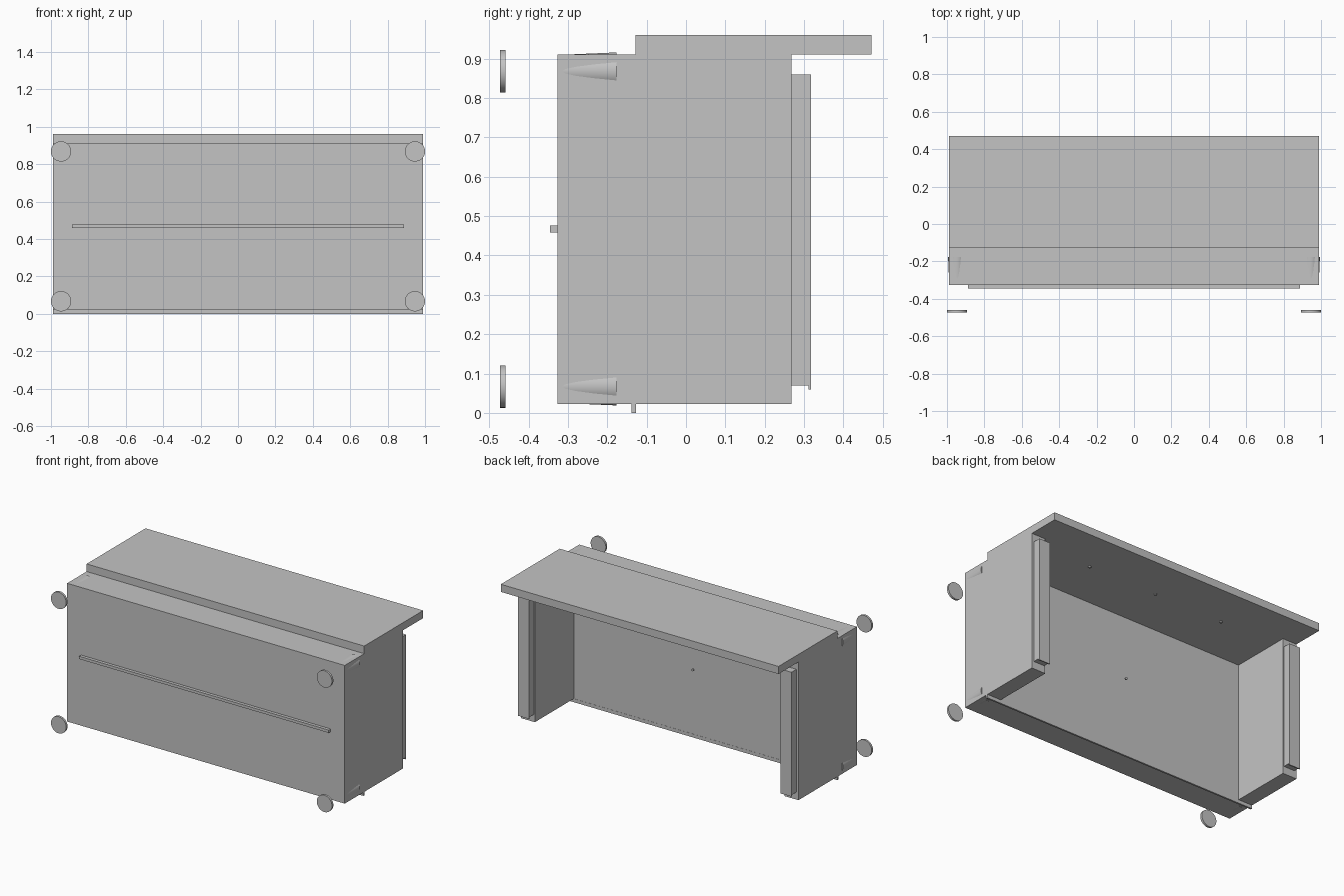
import bpy
import math

cube = bpy.data.objects.get("Cube")
if cube:
    bpy.data.objects.remove(cube, do_unlink=True)

GREY = (0.55, 0.55, 0.55, 1)
mat = bpy.data.materials.new("plain grey")
mat.use_nodes = True
mat.diffuse_color = GREY
bsdf = mat.node_tree.nodes["Principled BSDF"]
bsdf.inputs["Base Color"].default_value = GREY


def box(name, xs, ys, zs):
    """Box spanning the given ranges."""
    mid = [(a + b) / 2 for a, b in (xs, ys, zs)]
    bpy.ops.mesh.primitive_cube_add(size=1, location=mid)
    ob = bpy.context.object
    ob.name = name
    ob.scale = [abs(b - a) for a, b in (xs, ys, zs)]
    bpy.ops.object.transform_apply(location=False, rotation=False, scale=True)
    ob.data.materials.append(mat)
    return ob


def peg(name, loc, r_back, r_front, depth, sides=48, upright=False):
    """Round piece along y (or z), r_front facing -y."""
    rot = (0, 0, 0) if upright else (math.pi / 2, 0, 0)
    bpy.ops.mesh.primitive_cone_add(vertices=sides, radius1=r_back, radius2=r_front,
                                    depth=depth, location=loc, rotation=rot)
    ob = bpy.context.object
    ob.name = name
    bpy.ops.object.shade_smooth_by_angle(angle=math.radians(30))
    ob.data.materials.append(mat)
    return ob


W = 0.988            # half width of the body
INNER = 0.888        # half width of the opening
BOTTOM, TOP = 0.022, 0.911
FRONT, MIDDLE, BACK = -0.326, -0.128, 0.268

# Front body, worktop and trims
box("front_body", (-W, W), (FRONT, MIDDLE), (BOTTOM, TOP))
box("worktop", (-W, W), (MIDDLE, 0.471), (TOP, 0.96))
box("front_rail", (-INNER, INNER), (-0.346, FRONT), (0.458, 0.476))
box("bottom_runner", (-W, W), (-0.138, -0.127), (0, BOTTOM))

for side, s in (("left", 1), ("right", -1)):
    # Side panel with a rear strip and its thin cover
    box(side + "_side_panel", (s * INNER, s * W), (MIDDLE, BACK), (BOTTOM, TOP))
    box(side + "_rear_strip", (s * 0.895, s * 0.973), (BACK, 0.311), (0.07, 0.86))
    box(side + "_strip_cover", (s * 0.895, s * 0.973), (0.311, 0.318), (0.06, 0.86))
    # Tapered sockets in the corners and loose discs ahead of them
    for level, z in (("lower", 0.067), ("upper", 0.868)):
        x = s * 0.946
        peg(f"{side}_{level}_socket", (x, -0.246, z), 0.048, 0.042, 0.138)
        peg(f"{side}_{level}_disc", (x, -0.466, z), 0.054, 0.054, 0.014)

# Small screws inside the opening
for x in (-0.49, 0, 0.49):
    peg("worktop_screw", (x, 0.19, TOP - 0.003), 0.009, 0.009, 0.008, 16, True)
peg("inner_screw", (0, -0.07, 0.467), 0.008, 0.008, 0.008, 16)
